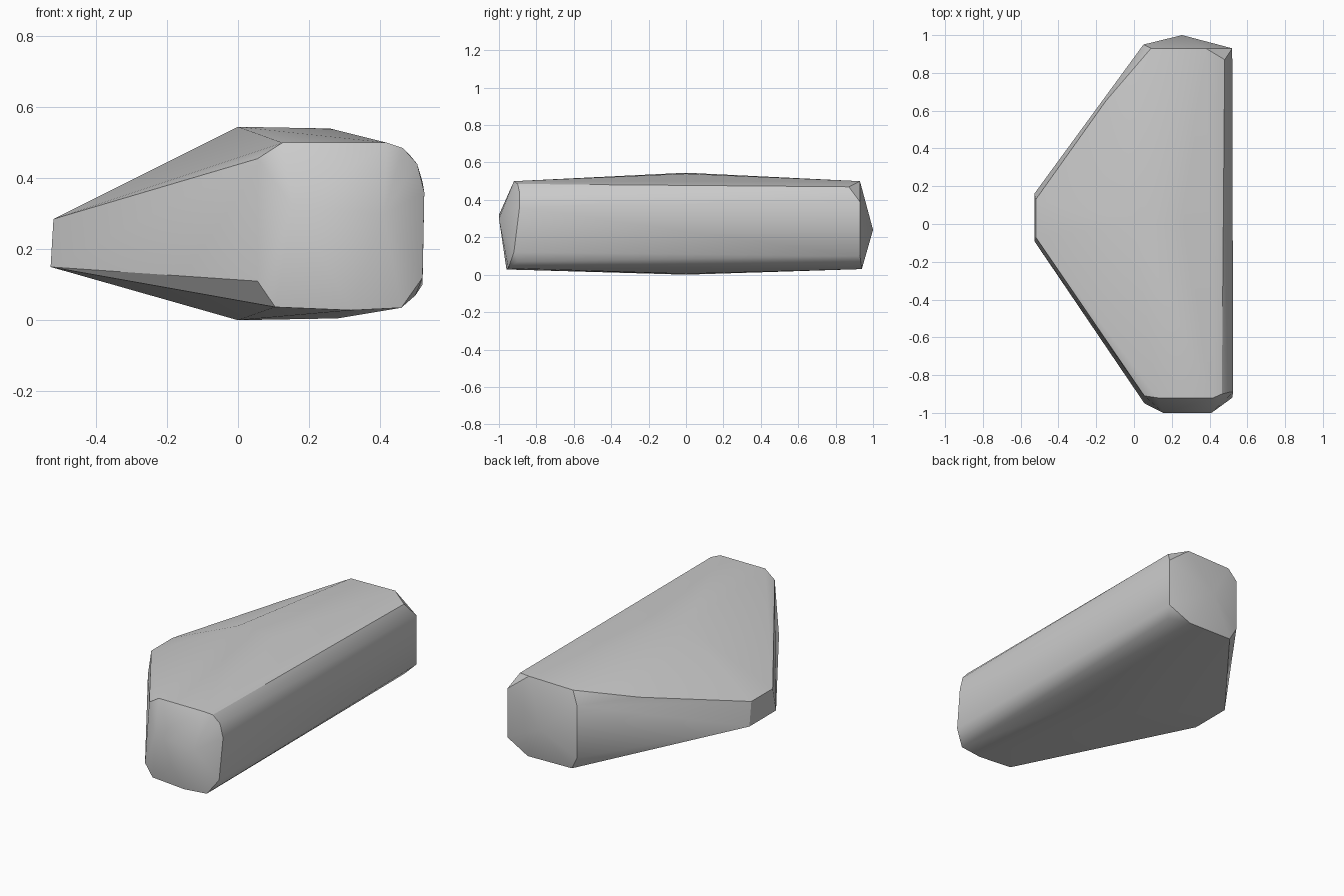
import bpy
import bmesh
import math

# Remove the default object only
default_cube = bpy.data.objects.get("Cube")
if default_cube:
    bpy.data.objects.remove(default_cube, do_unlink=True)


def make_material(name, colour):
    material = bpy.data.materials.new(name)
    material.use_nodes = True
    material.diffuse_color = colour
    shader = material.node_tree.nodes["Principled BSDF"]
    shader.inputs["Base Color"].default_value = colour
    return material


def hull_object(name, points, material):
    """Wrap a convex faceted skin around a few corner points."""
    mesh = bpy.data.meshes.new(name)
    bm = bmesh.new()
    for point in points:
        bm.verts.new(point)
    result = bmesh.ops.convex_hull(bm, input=bm.verts[:])
    unused = set(result["geom_interior"]) | set(result["geom_unused"])
    loose = [item for item in unused if isinstance(item, bmesh.types.BMVert)]
    bmesh.ops.delete(bm, geom=loose, context="VERTS")
    bmesh.ops.recalc_face_normals(bm, faces=bm.faces[:])
    bm.to_mesh(mesh)
    bm.free()
    mesh.materials.append(material)
    obj = bpy.data.objects.new(name, mesh)
    bpy.context.collection.objects.link(obj)
    return obj


# Rounded front cap: rim corners, then the two raised points
front_rim = [
    (.055, -.91, .455), (.125, -.92, .5), (.42, -.92, .5), (.465, -.9, .485),
    (.505, -.89, .44), (.525, -.89, .36), (.52, -.92, .12), (.5, -.9, .07),
    (.46, -.95, .035), (.32, -.96, .028), (.105, -.95, .037), (.055, -.95, .11),
]
front_bulge = [(.155, -1, .32), (.41, -1, .3)]

# Chamfered back cap: rim corners, then the single raised point
back_rim = [
    (.05, .95, .42), (.09, .93, .495), (.38, .93, .5), (.48, .87, .47),
    (.52, .93, .39), (.52, .93, .1), (.48, .87, .055), (.38, .94, .03),
    (.09, .94, .035), (.05, .95, .11),
]
back_bulge = [(.255, 1, .24)]

# Narrow nose on the tapered side, with the bend in its upper rear edge
nose = [
    (-.52, -.07, .285), (-.52, .13, .285),
    (-.528, -.09, .15), (-.528, .16, .15), (-.15, .65, .41),
]

# Gentle crowns in the middle of the upper and lower faces
crowns = [(0, 0, .545), (.26, 0, .54), (0, 0, 0), (.28, 0, .005)]

stone_grey = make_material("light grey", (.6, .6, .6, 1))
body = hull_object(
    "tapered_block",
    front_rim + front_bulge + back_rim + back_bulge + nose + crowns,
    stone_grey,
)

# Smooth the gentle bends while keeping the strong edges crisp
bpy.ops.object.select_all(action="DESELECT")
body.select_set(True)
bpy.context.view_layer.objects.active = body
bpy.ops.object.shade_smooth_by_angle(angle=math.radians(30))
